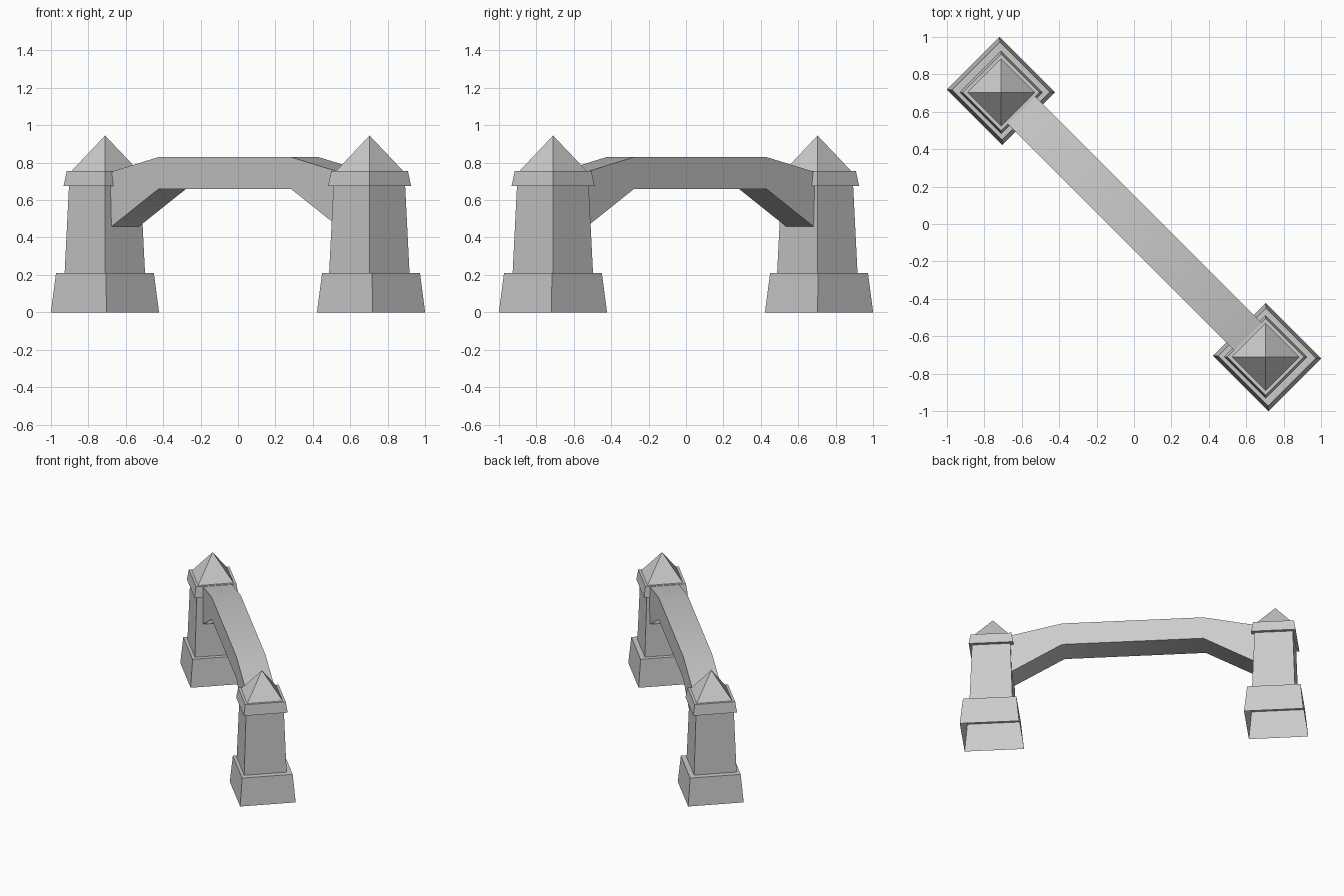
import bpy, bmesh, math
from mathutils import Matrix

cube = bpy.data.objects.get("Cube")
if cube:
    bpy.data.objects.remove(cube)

stone = bpy.data.materials.new("grey stone")
stone.use_nodes = True
GREY = (0.6, 0.6, 0.6, 1)
stone.diffuse_color = GREY
stone.node_tree.nodes["Principled BSDF"].inputs["Base Color"].default_value = GREY

# Everything is laid out along local x, then turned onto the diagonal
TURN = Matrix.Rotation(math.radians(-45), 4, 'Z')


def finish(name, bm):
    bmesh.ops.recalc_face_normals(bm, faces=bm.faces)
    bmesh.ops.transform(bm, matrix=TURN, verts=bm.verts)
    mesh = bpy.data.meshes.new(name)
    bm.to_mesh(mesh)
    bm.free()
    mesh.materials.append(stone)
    obj = bpy.data.objects.new(name, mesh)
    bpy.context.collection.objects.link(obj)
    return obj


def tower_part(name, cx, cy, rings, apex=None):
    """Loft rectangles (half length, half width, z); open below, optional peak."""
    bm = bmesh.new()
    loops = [[bm.verts.new((cx + sx * a, cy + sy * b, z))
              for sx, sy in ((-1, -1), (1, -1), (1, 1), (-1, 1))]
             for a, b, z in rings]
    for low, high in zip(loops, loops[1:]):
        for i in range(4):
            j = (i + 1) % 4
            bm.faces.new((low[i], low[j], high[j], high[i]))
    if apex:
        tip = bm.verts.new((cx, cy, apex))
        for i in range(4):
            bm.faces.new((loops[-1][i], loops[-1][(i + 1) % 4], tip))
    return finish(name, bm)


# Two towers: flared plinth, tapered shaft, overhanging cap, pyramid roof
for side, sign in (("right", -1), ("left", 1)):
    cx = sign * 1.006
    tower_part(side + "_plinth", cx, 0,
               [(0.21, 0.199, 0), (0.189, 0.181, 0.21), (0.14, 0.14, 0.21)])
    tower_part(side + "_shaft", sign * 1.0, -0.007,
               [(0.152, 0.152, 0.21), (0.135, 0.135, 0.69)])
    tower_part(side + "_cap", sign * 1.0, -0.005,
               [(0.125, 0.125, 0.675), (0.157, 0.157, 0.675),
                (0.145, 0.145, 0.755), (0.12, 0.12, 0.755)])
    tower_part(side + "_roof", sign * 1.0, -0.005,
               [(0.127, 0.127, 0.755)], apex=0.945)

# Bridge: arched side profile extruded across, its ends sunk into the towers
half = [(0.5, 0.66, 0.83), (0.95, 0.406, 0.731)]
stations = [(-x, b, t) for x, b, t in reversed(half)] + half
bm = bmesh.new()
rows = [[bm.verts.new((x, y, z)) for y, z in
         ((-0.1, b), (0.108, b), (0.108, t), (-0.1, t))] for x, b, t in stations]
for r, s in zip(rows, rows[1:]):
    for i in range(4):
        j = (i + 1) % 4
        bm.faces.new((r[i], r[j], s[j], s[i]))
bm.faces.new(rows[0])
bm.faces.new(rows[-1])
bridge = finish("bridge_span", bm)
bpy.context.view_layer.objects.active = bridge
bridge.select_set(True)
bpy.ops.object.shade_smooth_by_angle(angle=math.radians(35))
